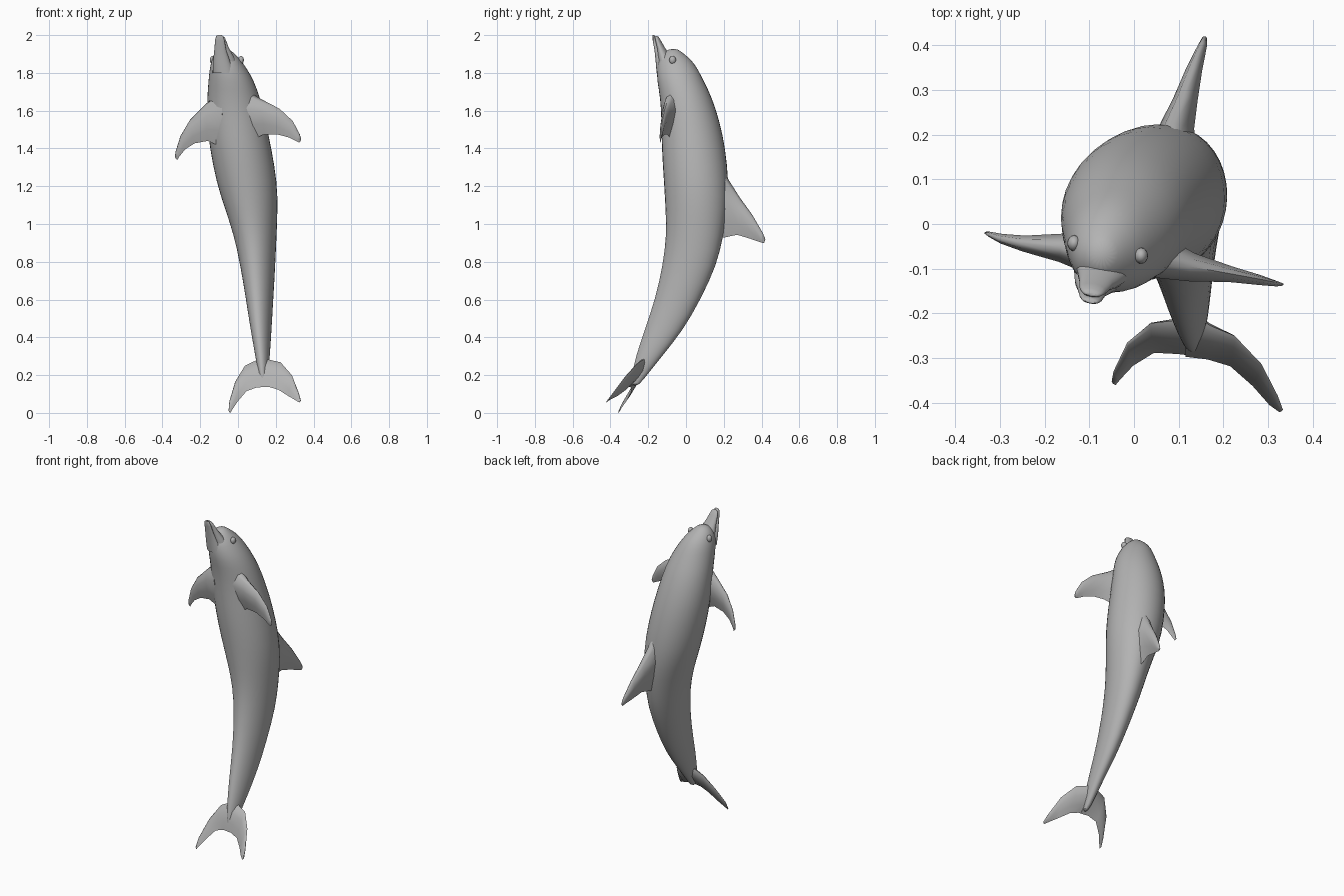
import bpy, bmesh, math
from mathutils import Vector

skin = bpy.data.materials.new("dolphin_grey")
skin.diffuse_color = (0.45, 0.45, 0.45, 1)
YAW = math.radians(-10)          # the whole animal is turned slightly about z


def finish(ob, angle=60):
    ob.data.materials.append(skin)
    bpy.ops.object.select_all(action='DESELECT')
    ob.select_set(True)
    bpy.context.view_layer.objects.active = ob
    bpy.ops.object.shade_smooth_by_angle(angle=math.radians(angle))


def loft(name, rings, subdiv=0, angle=60):
    """Skin a list of equal-length point rings and cap both ends."""
    bm = bmesh.new()
    vs = [[bm.verts.new(p) for p in ring] for ring in rings]
    n = len(vs[0])
    for a, b in zip(vs, vs[1:]):
        for i in range(n):
            j = (i + 1) % n
            bm.faces.new((a[i], a[j], b[j], b[i]))
    bm.faces.new(vs[0][::-1])
    bm.faces.new(vs[-1])
    bmesh.ops.recalc_face_normals(bm, faces=bm.faces)
    me = bpy.data.meshes.new(name)
    bm.to_mesh(me)
    bm.free()
    ob = bpy.data.objects.new(name, me)
    bpy.context.collection.objects.link(ob)
    finish(ob, angle)
    if subdiv:
        ob.modifiers.new("smooth", 'SUBSURF').levels = subdiv
        ob.modifiers["smooth"].render_levels = subdiv
    return ob


def oval(z, cx, cy, rx, ry, n=18):
    c, s = math.cos(YAW), math.sin(YAW)
    pts = []
    for i in range(n):
        t = 2 * math.pi * i / n
        u, v = rx * math.cos(t), ry * math.sin(t)
        pts.append((cx + u * c - v * s, cy + u * s + v * c, z))
    return pts


def fin(name, stations, normal):
    """Lens-section fin; station = leading point, trailing point, half thickness."""
    n = Vector(normal).normalized()
    prof = [(0, 0), (.08, .55), (.35, 1), (.7, .6), (1, 0),
            (.7, -.6), (.35, -1), (.08, -.55)]
    rings = []
    for lead, trail, h in stations:
        a, b = Vector(lead), Vector(trail)
        rings.append([a.lerp(b, t) + n * h * s for t, s in prof])
    return loft(name, rings, angle=75)


# body: z, x min, x max, y min, y max
body = [
    (1.928, -.09, -.05, -.09, -.045),
    (1.905, -.122, -.02, -.12, -.015),
    (1.87, -.14, .015, -.15, .03),
    (1.82, -.152, .05, -.156, .065),
    (1.76, -.158, .085, -.156, .095),
    (1.67, -.166, .12, -.138, .14),
    (1.54, -.168, .15, -.132, .182),
    (1.40, -.152, .18, -.132, .212),
    (1.22, -.117, .21, -.12, .23),
    (1.08, -.07, .212, -.112, .226),
    (.94, -.022, .205, -.107, .202),
    (.78, .013, .197, -.127, .167),
    (.60, .043, .186, -.167, .08),
    (.44, .068, .176, -.222, -.01),
    (.30, .093, .168, -.268, -.125),
    (.20, .108, .158, -.288, -.205),
    (.14, .125, .15, -.292, -.255),
]
loft("body", [oval(z, (a + b) / 2, (c + d) / 2, (b - a) / 2, (d - c) / 2)
              for z, a, b, c, d in body], 1)

# beak: two slightly parted jaws
loft("upper_jaw", [oval(*r) for r in (
    (1.84, -.065, -.095, .066, .045), (1.89, -.075, -.115, .052, .033),
    (1.93, -.085, -.131, .038, .021), (1.97, -.092, -.147, .030, .014),
    (1.99, -.094, -.154, .023, .009), (1.996, -.095, -.157, .013, .004))])
loft("lower_jaw", [oval(*r) for r in (
    (1.80, -.075, -.115, .060, .040), (1.86, -.087, -.134, .046, .026),
    (1.92, -.094, -.152, .032, .014), (1.97, -.096, -.165, .026, .010),
    (1.993, -.097, -.171, .020, .007), (2.0, -.097, -.173, .012, .004))])

# eyes
for side, loc in (("left", (-.134, -.043, 1.868)), ("right", (.016, -.071, 1.868))):
    bpy.ops.mesh.primitive_uv_sphere_add(segments=16, ring_count=8, radius=.018, location=loc)
    eye = bpy.context.object
    eye.name = side + "_eye"
    eye.scale = (.85, 1, 1.2)
    finish(eye)

# pectoral flippers
fin("right_flipper", [
    ((.04, -.07, 1.71), (.06, -.07, 1.44), .05),
    ((.125, -.095, 1.66), (.14, -.10, 1.475), .032),
    ((.22, -.112, 1.61), (.205, -.112, 1.475), .018),
    ((.29, -.125, 1.545), (.27, -.127, 1.458), .011),
    ((.327, -.133, 1.475), (.305, -.135, 1.44), .006),
    ((.335, -.135, 1.447), (.325, -.136, 1.43), .003)], (.17, 1, 0))
fin("left_flipper", [
    ((-.08, -.07, 1.71), (-.07, -.07, 1.40), .05),
    ((-.165, -.052, 1.64), (-.16, -.055, 1.44), .032),
    ((-.255, -.043, 1.55), (-.23, -.045, 1.427), .018),
    ((-.305, -.032, 1.465), (-.28, -.035, 1.395), .011),
    ((-.33, -.022, 1.385), (-.312, -.025, 1.355), .006),
    ((-.335, -.02, 1.355), (-.322, -.02, 1.338), .003)], (.17, 1, 0))

# dorsal fin
fin("dorsal_fin", [
    ((.085, .17, 1.32), (.105, .15, .92), .05),
    ((.09, .225, 1.235), (.11, .21, .93), .038),
    ((.112, .285, 1.14), (.122, .27, .943), .027),
    ((.133, .35, 1.05), (.138, .34, .922), .018),
    ((.153, .405, .955), (.154, .39, .905), .010),
    ((.158, .42, .92), (.158, .412, .898), .005)], (1, -.17, 0))

# tail flukes
fin("left_fluke", [
    ((.15, -.19, .31), (.15, -.297, .137), .03),
    ((.10, -.215, .28), (.10, -.291, .135), .022),
    ((.037, -.222, .25), (.045, -.288, .115), .013),
    ((-.015, -.265, .165), (-.002, -.317, .06), .009),
    ((-.046, -.33, .06), (-.03, -.347, .018), .005),
    ((-.05, -.352, .012), (-.041, -.36, 0), .003)], (0, .88, -.48))
fin("right_fluke", [
    ((.115, -.19, .31), (.115, -.297, .137), .03),
    ((.17, -.227, .28), (.165, -.303, .137), .022),
    ((.225, -.25, .268), (.215, -.318, .122), .013),
    ((.285, -.313, .20), (.265, -.362, .09), .009),
    ((.322, -.385, .105), (.303, -.405, .068), .005),
    ((.333, -.415, .065), (.324, -.42, .055), .003)], (0, .88, -.48))
